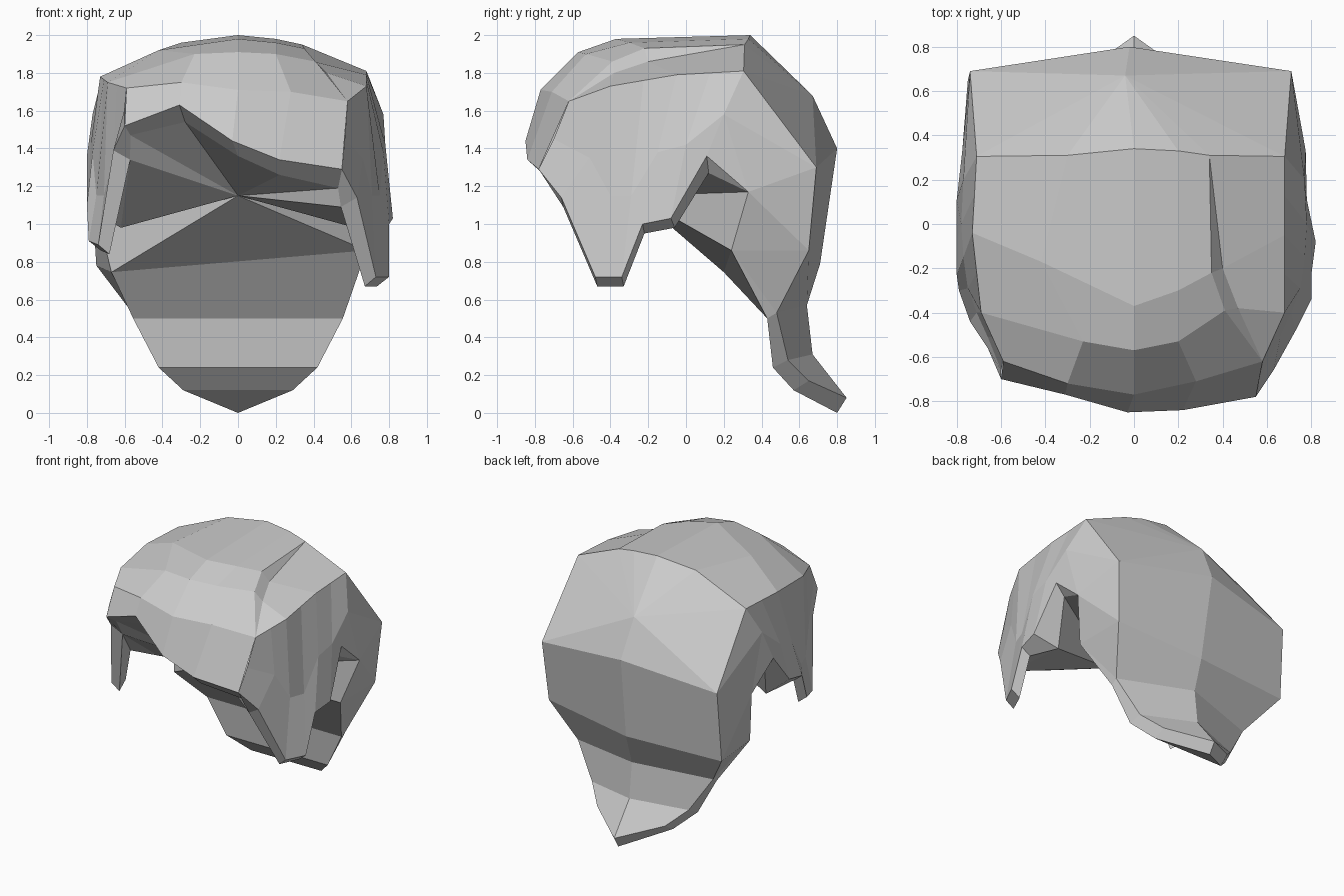
import bpy, bmesh
from mathutils import Vector as V

if "Cube" in bpy.data.objects:
    bpy.data.objects.remove(bpy.data.objects["Cube"])

bm = bmesh.new()


def face(*pts):
    """Add a face, dropping repeated points."""
    clean = []
    for p in pts:
        p = V(p)
        if all((p - q).length > 1e-4 for q in clean):
            clean.append(p)
    if len(clean) > 2:
        bm.faces.new([bm.verts.new(p) for p in clean])


def strip(a, b):
    """Bridge two rows of points."""
    for i in range(len(a) - 1):
        face(a[i], a[i + 1], b[i + 1], b[i])


def lerp(a, b, t=0.5):
    return V(a).lerp(V(b), t)


# Crown: rows run left to right, from the fringe to the back of the head
fringe_in = [(-.57, -.63, 1.47), (-.28, -.68, 1.54), (0, -.76, 1.36), (.22, -.75, 1.26), (.53, -.67, 1.19)]
fringe = [(-.60, -.70, 1.52), (-.31, -.77, 1.63), (-.03, -.85, 1.44), (.22, -.84, 1.34), (.55, -.78, 1.29)]
brow = [(-.59, -.62, 1.72), (-.30, -.72, 1.75), (0, -.77, 1.71), (.28, -.71, 1.70), (.58, -.62, 1.65)]
upper = [(-.69, -.40, 1.75), (-.23, -.53, 1.90), (0, -.57, 1.91), (.20, -.53, 1.90), (.41, -.39, 1.86)]
top = [(-.73, -.04, 1.78), (-.42, -.17, 1.92), (0, -.37, 1.98), (.20, -.30, 1.96), (.35, -.22, 1.93)]
ridge = [(-.71, .305, 1.78), (-.30, .31, 1.96), (0, .34, 2.0), (.20, .33, 1.98), (.34, .31, 1.95)]
crown = [fringe_in, fringe, brow, upper, top, ridge]
for a, b in zip(crown, crown[1:]):
    strip(a, b)

# Parting step on the right and the lower lock beside it
step = [brow[4], (.47, -.38, 1.80), (.40, -.20, 1.86), ridge[4]]
lock = [brow[4], (.68, -.40, 1.73), (.68, -.05, 1.79), (.68, .305, 1.81)]
strip([r[4] for r in crown[2:]], step)
strip(step, lock)

# Back of the head: fan from the ridge, then three columns down to the tail
peak, bulge = (-.04, .67, 1.68), (-.02, .80, 1.40)
corner = {1: (.71, .69, 1.30), -1: (-.74, .69, 1.30)}
nape = {1: (.68, .65, .86), -1: (-.75, .65, .78)}
rim_row = ridge + [lock[3]]
for a, b in zip(rim_row, rim_row[1:]):
    face(peak, a, b)
for s, edge in ((-1, ridge[0]), (1, lock[3])):
    face(peak, edge, corner[s])
    face(peak, corner[s], bulge)

tip, tip_in = (0, .85, .08), (0, .80, 0)
spine = [bulge, (0, .71, .79), (0, .64, .57), (0, .67, .31), tip]
tail = [(.56, .48, .53), (.40, .54, .28), (.28, .65, .17)]
tail_in = [(.555, .43, .50), (.42, .46, .24), (.29, .57, .12)]


def flip(pts, s):
    return [(p[0] * s, p[1], p[2]) for p in pts]


for s in (-1, 1):
    strip([corner[s], nape[s]] + flip(tail, s) + [tip], spine + [tip])
    strip(flip(tail, s) + [tip], flip(tail_in, s) + [tip_in])

# Underside of the tail
under = {s: flip(tail_in, s) for s in (-1, 1)}
strip(under[-1] + [tip_in], under[1] + [tip_in])

# Sides with sideburn and ear notch; lists run front to back
centre = (0, -.27, 1.15)
ear_low = {1: (.68, .24, .86), -1: (-.67, .20, .745)}
low = {
    1: [fringe[4], (.63, -.66, 1.14), (.73, -.48, .72), (.80, -.34, .72),
        (.80, -.23, 1.0), (.82, -.08, 1.03), (.78, .11, 1.36)],
    -1: [fringe[0], (-.66, -.56, 1.39), (-.74, -.44, .89), (-.79, -.30, .91),
         (-.80, -.23, 1.1), (-.80, -.08, 1.13), (-.80, .11, 1.36)],
}
mid = [(.565, -.70, 1.45), (.66, -.51, 1.35), (.71, -.40, 1.15), (.75, -.29, 1.15),
       (.77, -.15, 1.38), (.78, 0, 1.42), (.77, .20, 1.58)]
for s in (-1, 1):
    t = lock if s > 0 else [brow[0], upper[0], top[0], ridge[0]]
    upper_edge = [t[0], lerp(t[0], t[1]), t[1], lerp(t[1], t[2]), t[2], lerp(t[2], t[3]), t[3]]
    m = flip(mid, s)
    if s < 0:
        m[0] = (-.60, -.66, 1.61)
    strip(upper_edge, m)
    strip(m, low[s])
    # panel behind the ear
    ear = (.775 * s, .33, 1.17)
    tail_top, tail_top_in = flip(tail, s)[0], under[s][0]
    face(t[3], m[6], corner[s])
    face(m[6], low[s][6], ear)
    face(m[6], ear, corner[s])
    face(ear, ear_low[s], nape[s])
    face(ear, nape[s], corner[s])
    face(ear_low[s], tail_top, nape[s])
    face(ear_low[s], tail_top_in, tail_top)
    # rim thickness and inner lining
    inner = [V((p[0] * .92, p[1] + .01, p[2] - .05)) for p in low[s]]
    inner[0] = fringe_in[4 if s > 0 else 0]
    inner[1].x *= .94
    inner[5] = V((.62 * s, -.06, .98))
    inner[6].z -= .04
    strip(low[s], inner)
    face(low[s][6], inner[6], ear)
    face(inner[1], inner[2], inner[3], inner[4])
    face(inner[1], inner[4], inner[5])
    loop = [inner[0], inner[1], inner[5], inner[6], ear, ear_low[s]]
    for a, b in zip(loop, loop[1:]):
        face(centre, a, b)

# Inner lining under the fringe and above the neck
for a, b in zip(fringe_in, fringe_in[1:]):
    face(centre, a, b)
face(centre, ear_low[-1], ear_low[1])
face(ear_low[-1], ear_low[1], under[1][0], under[-1][0])

# Join everything into one faceted shell
bmesh.ops.remove_doubles(bm, verts=bm.verts, dist=.001)
bmesh.ops.recalc_face_normals(bm, faces=bm.faces)
mesh = bpy.data.meshes.new("hair")
bm.to_mesh(mesh)
bm.free()
grey = bpy.data.materials.new("light grey")
grey.diffuse_color = (.6, .6, .6, 1)
grey.use_nodes = True
grey.node_tree.nodes["Principled BSDF"].inputs["Base Color"].default_value = grey.diffuse_color
mesh.materials.append(grey)
hair = bpy.data.objects.new("hair", mesh)
bpy.context.collection.objects.link(hair)
